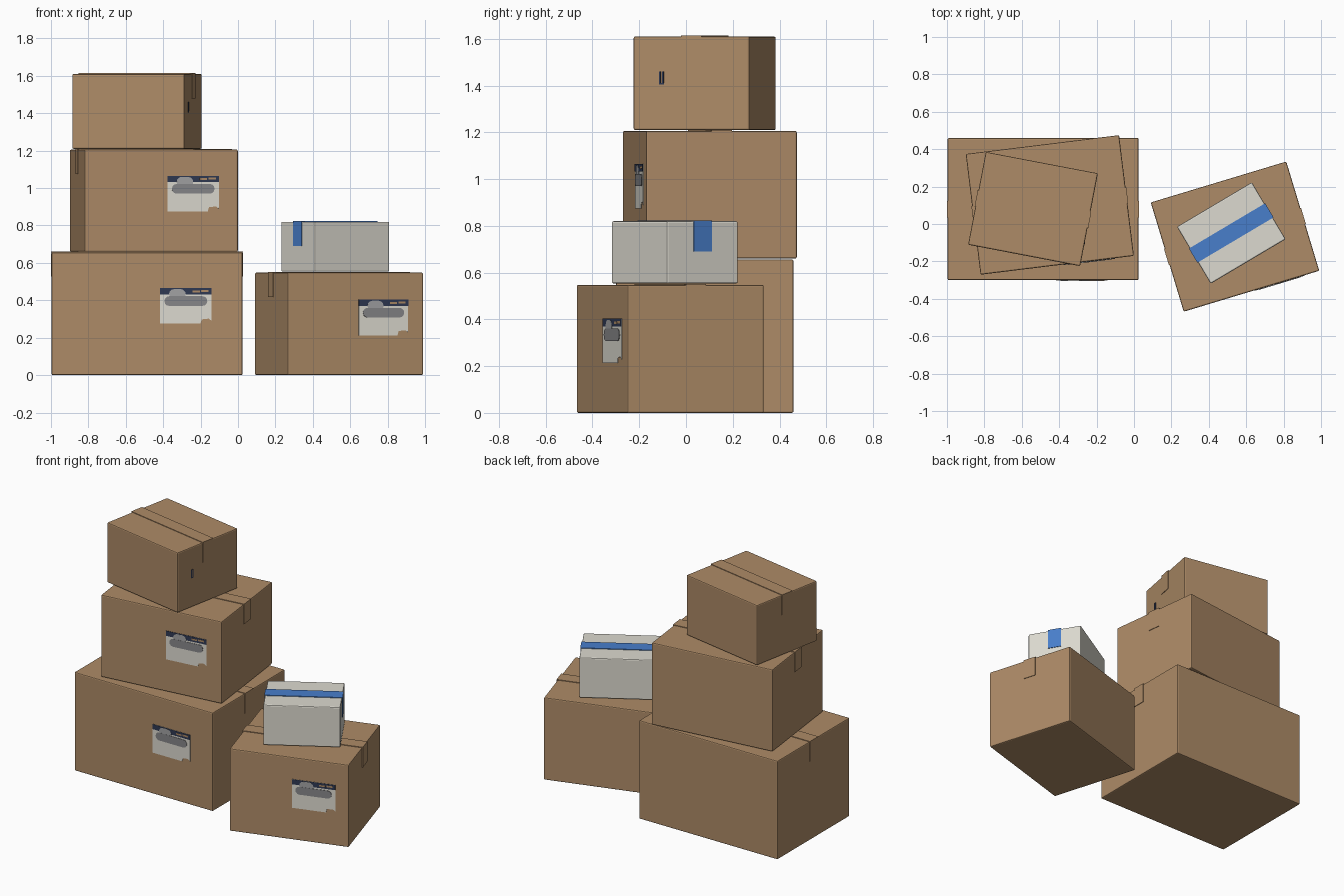
import bpy, bmesh, math
from mathutils import Matrix

if "Cube" in bpy.data.objects:
    bpy.data.objects.remove(bpy.data.objects["Cube"])


def material(name, rgb):
    m = bpy.data.materials.new(name)
    m.diffuse_color = (*rgb, 1)
    m.use_nodes = True
    m.node_tree.nodes["Principled BSDF"].inputs["Base Color"].default_value = m.diffuse_color
    return m


CARD = material("cardboard", (0.42, 0.258, 0.135))
WHITE = material("white_card", (0.72, 0.70, 0.63))
BLUE = material("blue_tape", (0.065, 0.21, 0.60))
NAVY = material("navy_ink", (0.028, 0.04, 0.085))
GREY = material("grey_ink", (0.24, 0.24, 0.25))
PALE = material("pale_grey_ink", (0.36, 0.36, 0.37))
T = 0.004  # tape thickness


def finish(bm, name, mats, matrix):
    bmesh.ops.recalc_face_normals(bm, faces=bm.faces)
    me = bpy.data.meshes.new(name)
    bm.to_mesh(me)
    bm.free()
    for m in mats:
        me.materials.append(m)
    ob = bpy.data.objects.new(name, me)
    ob.matrix_world = matrix
    bpy.context.collection.objects.link(ob)
    return ob


def prism(bm, pts, vec, index=0):
    """Closed polygon extruded along vec."""
    a = [bm.verts.new(p) for p in pts]
    b = [bm.verts.new([p[i] + vec[i] for i in range(3)]) for p in pts]
    n = len(pts)
    faces = [bm.faces.new(a), bm.faces.new(b[::-1])]
    faces += [bm.faces.new((a[i], b[i], b[(i + 1) % n], a[(i + 1) % n])) for i in range(n)]
    for f in faces:
        f.material_index = index


def carton(name, w, d, h, matrix, mat):
    bm = bmesh.new()
    bmesh.ops.create_cube(bm, size=1, matrix=Matrix.Translation((0, 0, h / 2)) @ Matrix.Diagonal((w, d, h, 1)))
    bmesh.ops.bevel(bm, geom=bm.edges[:], offset=0.007, segments=2, profile=0.5, affect='EDGES')
    finish(bm, name, [mat], matrix)


def tape(name, w, h, width, matrix, mat, drop=0.13):
    # strip over the lid, folded down both ends
    x, y = w / 2, -width / 2
    prof = [(-x - T, h - drop), (-x - T, h + T), (x + T, h + T), (x + T, h - drop),
            (x, h - drop), (x, h), (-x, h), (-x, h - drop)]
    bm = bmesh.new()
    prism(bm, [(px, y, pz) for px, pz in prof], (0, width, 0))
    finish(bm, name, [mat], matrix)


def rect(u0, v0, u1, v1):
    return [(u0, v0), (u1, v0), (u1, v1), (u0, v1)]


def capsule(u0, v0, u1, v1, n=6):
    r = (v1 - v0) / 2
    out = []
    for cx, start in ((u1 - r, -90), (u0 + r, 90)):
        for i in range(n + 1):
            a = math.radians(start + 180 * i / n)
            out.append((cx + r * math.cos(a), v0 + r + r * math.sin(a)))
    return out


def printed(name, layers, mats, matrix):
    """Thin stacked plates; local xz plane, facing -y."""
    bm = bmesh.new()
    for pts, thick, index in layers:
        prism(bm, [(u, 0, v) for u, v in pts], (0, -thick, 0), index)
    finish(bm, name, mats, matrix)


# shipping label: notched paper, navy header, grey bars, small header dashes
PAPER = [(-0.138, -0.095), (0.078, -0.095), (0.085, -0.072), (0.122, -0.068),
         (0.138, -0.08), (0.138, 0.095), (-0.138, 0.095)]
LABEL = [
    (PAPER, 0.002, 0),
    (rect(-0.138, 0.062, 0.138, 0.095), 0.003, 1),
    (capsule(-0.09, 0.035, 0.0, 0.09), 0.0038, 3),
    (capsule(-0.115, 0.0, 0.115, 0.052), 0.0046, 2),
    (rect(0.035, 0.073, 0.075, 0.083), 0.004, 4),
    (rect(0.082, 0.075, 0.122, 0.086), 0.004, 4),
]

# name, centre x, y, base z, width, depth, height, turn, label (x, z) or None
BOXES = [
    ("large_bottom_box", -0.486, 0.08, 0, 1.02, 0.76, 0.656, 0, (0.207, 0.37)),
    ("middle_box", -0.45, 0.102, 0.66, 0.826, 0.65, 0.546, 7, (0.172, 0.31)),
    ("top_box", -0.54, 0.08, 1.21, 0.61, 0.505, 0.40, -10.8, None),
    ("right_box", 0.54, -0.0675, 0, 0.757, 0.61, 0.548, 16.8, (0.156, 0.308)),
    ("small_white_box", 0.52, -0.048, 0.553, 0.466, 0.354, 0.267, 30.7, None),
]
for name, cx, cy, z, w, d, h, turn, label in BOXES:
    M = Matrix.Translation((cx, cy, z)) @ Matrix.Rotation(math.radians(turn), 4, 'Z')
    white = "white" in name
    carton(name, w, d, h, M, WHITE if white else CARD)
    tape(name + "_tape", w, h, 0.088, M, BLUE if white else CARD)
    if label:
        printed(name + "_label", LABEL, [WHITE, NAVY, GREY, PALE, CARD],
                M @ Matrix.Translation((label[0], -d / 2, label[1])))
    if name == "top_box":
        # small handling mark on the right side
        marks = [(rect(-0.011, -0.028, 0.011, -0.021), 0.002, 0)]
        marks += [(rect(u - 0.0035, -0.021, u + 0.0035, 0.028), 0.002, 0) for u in (-0.0065, 0.0065)]
        printed("handling_mark", marks, [NAVY],
                M @ Matrix.Rotation(math.pi / 2, 4, 'Z') @ Matrix.Translation((-0.13, -w / 2, 0.222)))
